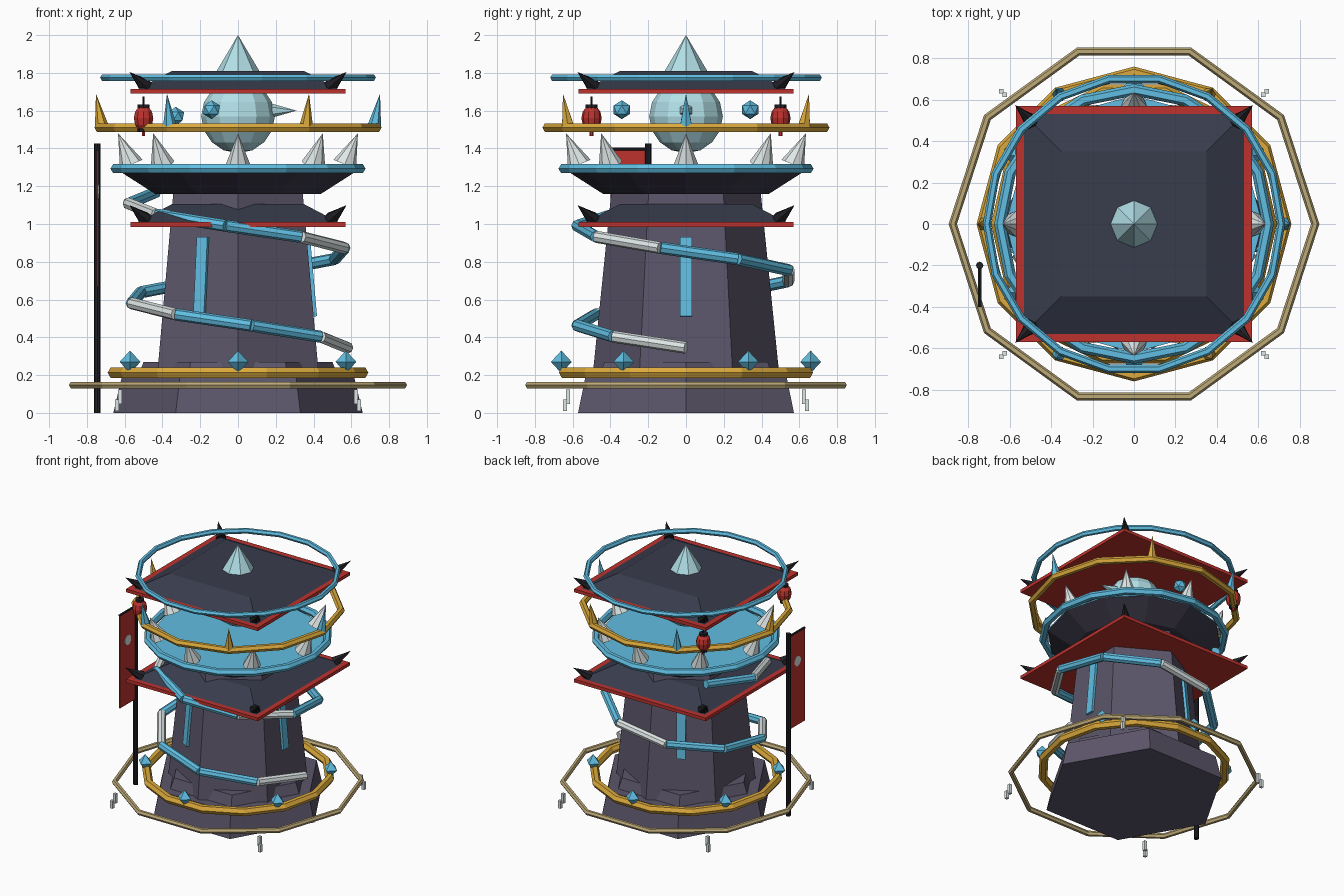
import bpy, math
from math import sin, cos, pi, radians
from mathutils import Vector

if "Cube" in bpy.data.objects:
    bpy.data.objects.remove(bpy.data.objects["Cube"])


def mat(name, r, g, b):
    m = bpy.data.materials.new(name)
    m.diffuse_color = [((c / 255 + 0.055) / 1.055) ** 2.4 for c in (r, g, b)] + [1]
    m.use_nodes = True
    m.node_tree.nodes["Principled BSDF"].inputs["Base Color"].default_value = m.diffuse_color
    return m


STONE = mat("stone", 92, 86, 106)
SLATE = mat("slate", 56, 60, 76)
DARK = mat("dark_stone", 62, 58, 74)
BLACK = mat("black", 32, 32, 38)
BLUE = mat("blue", 96, 190, 226)
GOLD = mat("gold", 220, 170, 60)
TAN = mat("tan", 190, 170, 120)
RED = mat("red", 190, 50, 45)
PALE = mat("pale_crystal", 178, 224, 232)
WHITE = mat("white", 222, 230, 230)


def finish(name, m):
    o = bpy.context.object
    o.name = name
    o.data.materials.append(m)
    return o


def cone(name, m, sides, a, b, r1, r2=0.0, turn=0.0):
    """Tapered prism from point a to point b."""
    a, b = Vector(a), Vector(b)
    d = b - a
    bpy.ops.mesh.primitive_cone_add(vertices=sides, radius1=r1, radius2=r2,
                                    depth=d.length, location=(a + b) / 2)
    o = finish(name, m)
    if abs(d.x) + abs(d.y) < 1e-6:
        o.rotation_euler = (0, 0, radians(turn))
    else:
        o.rotation_euler = d.to_track_quat('Z', 'Y').to_euler()
    return o


def box(name, m, loc, size, rot=(0, 0, 0)):
    bpy.ops.mesh.primitive_cube_add(size=1, location=loc, rotation=rot)
    o = finish(name, m)
    o.scale = size
    return o


def ring(name, m, z, outer, tube, sides):
    bpy.ops.mesh.primitive_torus_add(major_radius=outer - tube, minor_radius=tube,
                                     major_segments=sides, minor_segments=6,
                                     location=(0, 0, z))
    return finish(name, m)


def polar(r, deg, z):
    return (r * cos(radians(deg)), r * sin(radians(deg)), z)


# Stone base and tapered hexagonal shaft
cone("base", STONE, 6, (0, 0, 0), (0, 0, 0.19), 0.66, 0.615, 30)
cone("base_step", STONE, 6, (0, 0, 0.19), (0, 0, 0.27), 0.53, 0.5, 30)
cone("shaft", STONE, 6, (0, 0, 0.19), (0, 0, 1.17), 0.495, 0.395)

# Flared crown with blue deck
cone("crown", DARK, 12, (0, 0, 1.16), (0, 0, 1.275), 0.44, 0.62)
cone("crown_deck", BLUE, 12, (0, 0, 1.275), (0, 0, 1.285), 0.62, 0.62)

# Rings
ring("outer_ground_ring", TAN, 0.147, 0.895, 0.02, 10)
ring("lower_gold_ring", GOLD, 0.213, 0.69, 0.032, 14)
ring("crown_ring", BLUE, 1.293, 0.675, 0.028, 16)
ring("upper_gold_ring", GOLD, 1.51, 0.76, 0.026, 12)
ring("top_ring", BLUE, 1.775, 0.73, 0.02, 18)

# Square roofs with red trim and corner horns
for label, z in (("lower", 0.985), ("upper", 1.69)):
    box(label + "_roof_trim", RED, (0, 0, z + 0.0125), (1.14, 1.14, 0.025))
    cone(label + "_roof", SLATE, 4, (0, 0, z + 0.025), (0, 0, z + 0.12),
         0.53 * 2 ** 0.5, 0.35 * 2 ** 0.5, 45)
    for sx in (-1, 1):
        for sy in (-1, 1):
            cone(label + "_roof_horn", BLACK, 6, (sx * 0.49, sy * 0.49, z + 0.04),
                 (sx * 0.575, sy * 0.575, z + 0.115), 0.04)

# Crystal core and top spire
bpy.ops.mesh.primitive_uv_sphere_add(segments=12, ring_count=8, radius=0.195,
                                     location=(0, 0, 1.57))
finish("crystal_core", PALE)
cone("spire", PALE, 8, (0, 0, 1.79), (0, 0, 2.0), 0.125)
cone("core_spike", PALE, 6, (0.18, 0, 1.6), (0.31, 0, 1.6), 0.037)
for x, y, z in ((-0.14, -0.34, 1.605), (-0.14, 0.34, 1.605), (-0.33, -0.14, 1.57)):
    bpy.ops.mesh.primitive_ico_sphere_add(subdivisions=1, radius=0.05, location=(x, y, z))
    finish("floating_orb", BLUE)

# White fangs around the crown
for i in range(8):
    cone("crown_fang", WHITE, 8, polar(0.565, i * 45, 1.315),
         polar(0.635, i * 45, 1.48), 0.065)

# Alternating spikes on the upper gold ring
for i in range(6):
    cone("ring_spike", GOLD if i % 2 else BLUE, 6, polar(0.722, i * 60, 1.52),
         polar(0.752, i * 60, 1.69), 0.036)

# Gems on the lower ring
for i in range(6):
    p = Vector(polar(0.66, 30 + i * 60, 0.27))
    for s in (-1, 1):
        cone("gem_half", BLUE, 4, p, p + Vector((0, 0, 0.06 * s)), 0.055).rotation_euler = \
            (0 if s > 0 else pi, 0, 0)

# Glowing slits on three shaft faces
for a in (0, 120, 240):
    box("slit_window", BLUE, polar(0.385, a, 0.72), (0.03, 0.065, 0.42),
        (0, -math.atan(0.088), radians(a)))

# Segmented coil winding up the shaft
pts = [Vector(polar(0.58, -41.5 * i, 0.345 + 0.0587 * i)) for i in range(15)]
for i, (a, b) in enumerate(zip(pts, pts[1:])):
    cone("coil_segment", BLUE if i % 3 else WHITE, 8, a, b, 0.032, 0.032)

# Hanging lanterns
for y in (-0.5, 0.5):
    bpy.ops.mesh.primitive_uv_sphere_add(segments=10, ring_count=6, radius=1,
                                         location=(-0.5, y, 1.56))
    finish("lantern_body", RED).scale = (0.054, 0.054, 0.07)
    for z in (1.5, 1.62):
        cone("lantern_cap", BLACK, 8, (-0.5, y, z - 0.012), (-0.5, y, z + 0.012), 0.032, 0.032)
    cone("lantern_hook", BLACK, 6, (-0.5, y, 1.62), (-0.5, y, 1.675), 0.006, 0.006)
    cone("lantern_tassel", RED, 6, (-0.5, y, 1.465), (-0.5, y, 1.5), 0.01, 0.01)

# Banner on its pole
cone("banner_pole", BLACK, 8, (-0.745, -0.2, 0), (-0.745, -0.2, 1.425), 0.018, 0.018)
cone("banner_bar", BLACK, 6, (-0.745, -0.2, 1.395), (-0.745, -0.4, 1.395), 0.009, 0.009)
box("banner_cloth", RED, (-0.745, -0.305, 1.03), (0.01, 0.19, 0.72))
cone("banner_disc", WHITE, 10, (-0.753, -0.305, 1.17), (-0.737, -0.305, 1.17), 0.04, 0.04)

# Small marker stones at the four corners
for sx in (-1, 1):
    for sy in (-1, 1):
        box("marker_upper", WHITE, (sx * 0.625, sy * 0.625, 0.085), (0.022, 0.022, 0.075))
        box("marker_lower", WHITE, (sx * 0.64, sy * 0.64, 0.04), (0.022, 0.022, 0.06))
